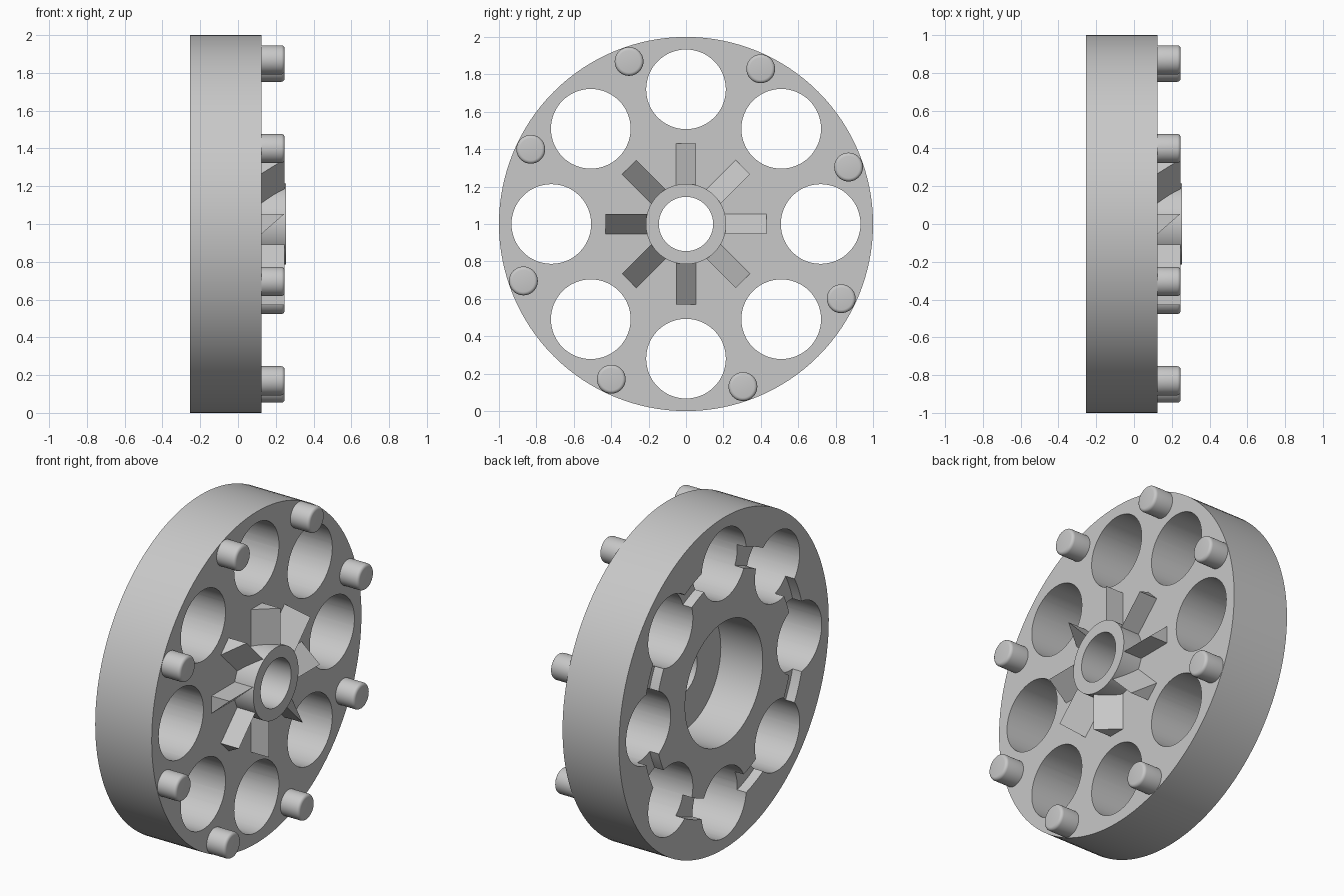
import bpy, bmesh
from math import cos, sin, pi, radians
from mathutils import Matrix, Vector

if "Cube" in bpy.data.objects:
    bpy.data.objects.remove(bpy.data.objects["Cube"], do_unlink=True)

BACK, FACE, HUB_END = -0.253, 0.124, 0.253
RECESS_FLOOR, GROOVE_FLOOR = 0.027, -0.193
COUNT = 8

grey = bpy.data.materials.new("plain_grey")
grey.use_nodes = True
colour = (0.58, 0.58, 0.58, 1)
grey.diffuse_color = colour
grey.node_tree.nodes["Principled BSDF"].inputs["Base Color"].default_value = colour


def make_object(name, bm):
    bmesh.ops.recalc_face_normals(bm, faces=bm.faces)
    mesh = bpy.data.meshes.new(name)
    bm.to_mesh(mesh)
    bm.free()
    mesh.materials.append(grey)
    obj = bpy.data.objects.new(name, mesh)
    bpy.context.collection.objects.link(obj)
    return obj


def activate(obj):
    bpy.ops.object.select_all(action='DESELECT')
    obj.select_set(True)
    bpy.context.view_layer.objects.active = obj


def smooth(obj):
    activate(obj)
    bpy.ops.object.shade_smooth_by_angle(angle=radians(35))


def around(radius, angle):
    """Position (y, z) on a circle about the wheel's axle."""
    return radius * cos(angle), 1 + radius * sin(angle)


def lathe(bm, profile, y, z, steps):
    """Spin (x, radius) points about an axis along x; zero radius closes a cap."""
    rings = []
    for x, r in profile:
        if r == 0:
            rings.append([bm.verts.new((x, y, z))] * steps)
        else:
            rings.append([bm.verts.new((x, y + r * cos(2 * pi * i / steps),
                                        z + r * sin(2 * pi * i / steps)))
                          for i in range(steps)])
    pairs = list(zip(rings, rings[1:]))
    if profile[0][1] > 0:
        pairs.append((rings[-1], rings[0]))
    for a, b in pairs:
        for i in range(steps):
            j = (i + 1) % steps
            bm.faces.new(list(dict.fromkeys((a[i], a[j], b[j], b[i]))))


# Wheel with hub, rear recess and rear ring groove
bm = bmesh.new()
lathe(bm, [(BACK, 1), (FACE, 1), (FACE, 0.215), (HUB_END, 0.215),
           (HUB_END, 0.145), (RECESS_FLOOR, 0.145), (RECESS_FLOOR, 0.37),
           (BACK, 0.37), (BACK, 0.65), (GROOVE_FLOOR, 0.65),
           (GROOVE_FLOOR, 0.77), (BACK, 0.77)], 0, 1, 128)
wheel = make_object("wheel_body", bm)

# Ring of round through holes
bm = bmesh.new()
for k in range(COUNT):
    y, z = around(0.72, k * 2 * pi / COUNT)
    lathe(bm, [(-0.5, 0), (-0.5, 0.213), (0.5, 0.213), (0.5, 0)], y, z, 64)
cutter = make_object("hole_cutter", bm)
cutter.hide_render = True
cut = wheel.modifiers.new("holes", 'BOOLEAN')
cut.operation = 'DIFFERENCE'
cut.solver = 'EXACT'
cut.object = cutter
activate(wheel)
bpy.ops.object.modifier_apply(modifier=cut.name)
bpy.data.objects.remove(cutter, do_unlink=True)
smooth(wheel)

# Rounded pegs near the rim
for k in range(COUNT):
    bm = bmesh.new()
    y, z = around(0.921, radians(19.3) + k * 2 * pi / COUNT)
    top, r, fillet = 0.247, 0.077, 0.018
    edge = [(top - fillet + fillet * sin(t * pi / 8),
             r - fillet + fillet * cos(t * pi / 8)) for t in range(5)]
    lathe(bm, [(FACE - 0.01, 0), (FACE - 0.01, r)] + edge + [(top, 0)], y, z, 40)
    smooth(make_object(f"peg_{k + 1}", bm))

# Wedge fins radiating from the hub
for k in range(COUNT):
    bm = bmesh.new()
    section = [(FACE, 0.053), (FACE, -0.053), (0.245, -0.053)]
    ends = [[bm.verts.new((x, r, t)) for x, t in section] for r in (0.2, 0.43)]
    for end in ends:
        bm.faces.new(end)
    for i in range(3):
        j = (i + 1) % 3
        bm.faces.new((ends[0][i], ends[0][j], ends[1][j], ends[1][i]))
    turn = Matrix.Rotation(k * 2 * pi / COUNT, 4, 'X')
    bmesh.ops.transform(bm, matrix=Matrix.Translation(Vector((0, 0, 1))) @ turn,
                        verts=bm.verts)
    make_object(f"wedge_fin_{k + 1}", bm)
